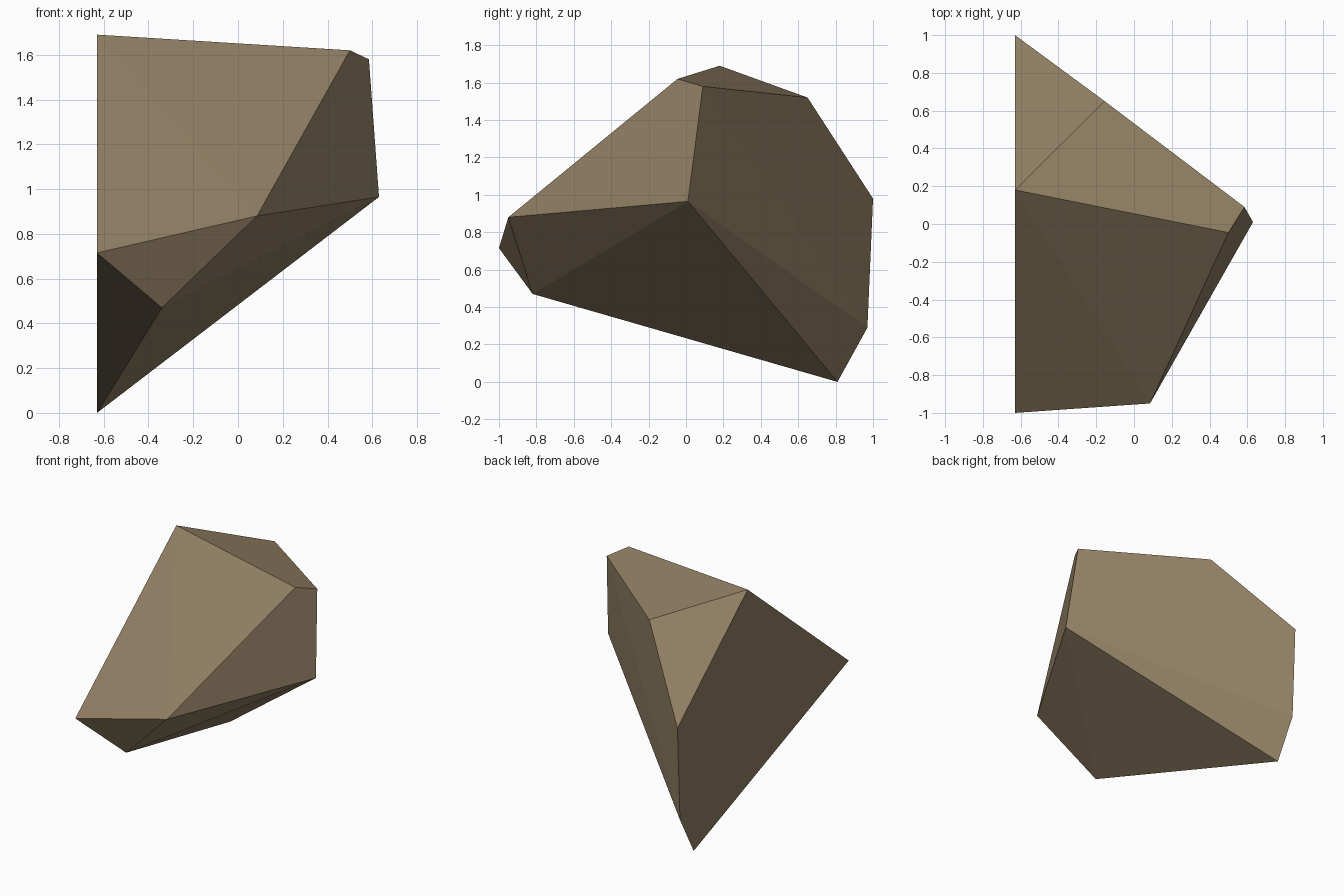
import bpy, bmesh, math

if "Cube" in bpy.data.objects:
    bpy.data.objects.remove(bpy.data.objects["Cube"])

# Faceted rock: convex hull of its corner points
FLAT = -0.63  # x of the flat, cut left side
cut_side = [(0.18, 1.69), (-1.0, 0.715), (0.81, 0.0), (0.97, 0.29), (1.0, 0.98)]
corners = [(FLAT, y, z) for y, z in cut_side] + [
    (0.50, -0.045, 1.62), (0.585, 0.09, 1.58),    # upper right
    (0.63, 0.01, 0.965),                          # right tip
    (0.085, -0.95, 0.88), (-0.34, -0.82, 0.47),   # front
    (-0.155, 0.65, 1.52),                         # upper back
]

bm = bmesh.new()
for c in corners:
    bm.verts.new(c)
bmesh.ops.convex_hull(bm, input=bm.verts[:])

# Merge the nearly coplanar triangles into clean facets
bmesh.ops.dissolve_limit(bm, angle_limit=math.radians(1.5),
                         verts=bm.verts[:], edges=bm.edges[:])
bmesh.ops.recalc_face_normals(bm, faces=bm.faces[:])

mesh = bpy.data.meshes.new("rock")
bm.to_mesh(mesh)
bm.free()

# Single stone colour
stone = bpy.data.materials.new("tan stone")
stone.diffuse_color = (0.28, 0.21, 0.125, 1.0)
stone.use_nodes = True
stone.node_tree.nodes["Principled BSDF"].inputs["Base Color"].default_value = stone.diffuse_color
mesh.materials.append(stone)

rock = bpy.data.objects.new("rock", mesh)
bpy.context.collection.objects.link(rock)
